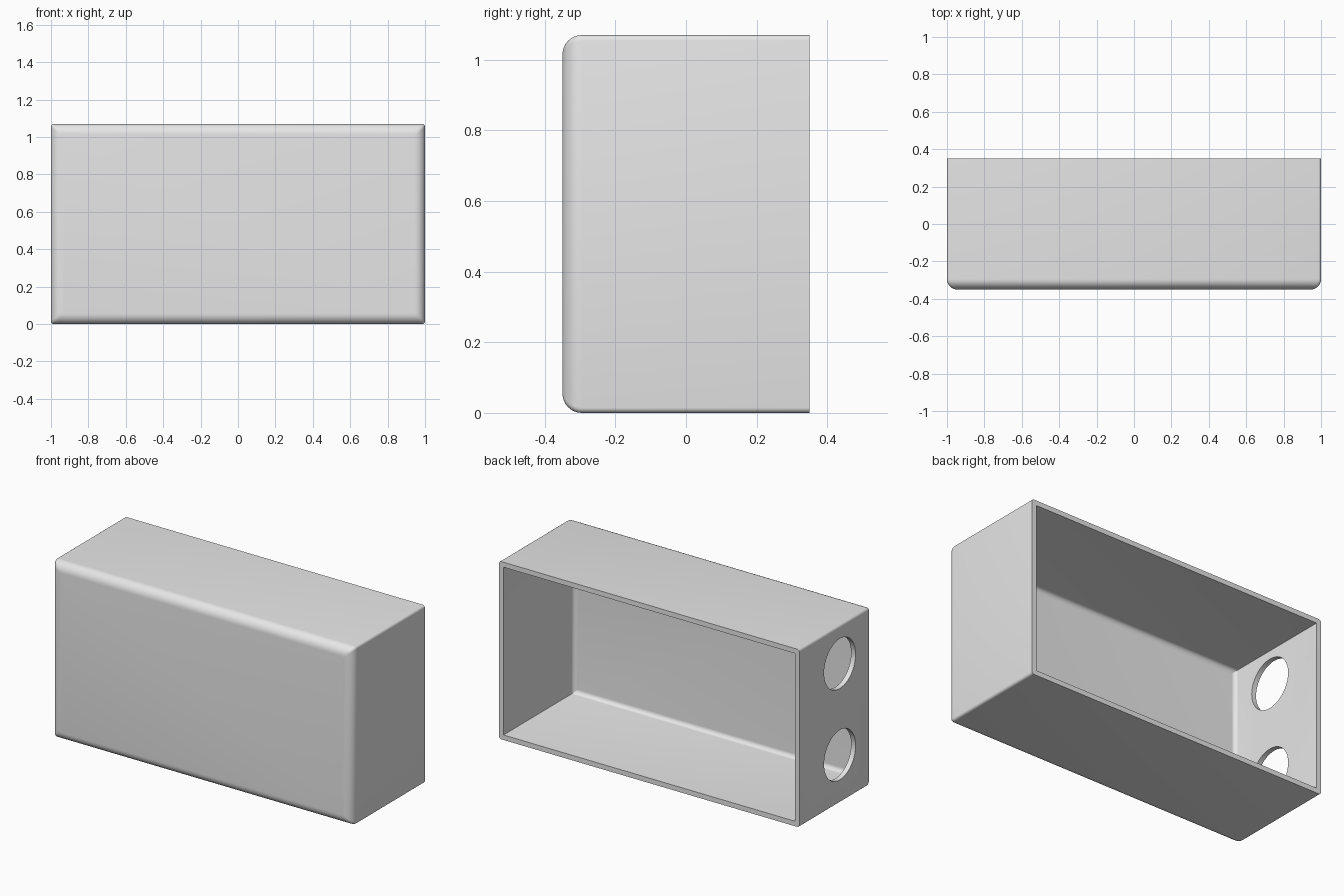
import bpy, bmesh, math
from mathutils import Matrix

old = bpy.data.objects.get("Cube")
if old:
    bpy.data.objects.remove(old, do_unlink=True)

HX, HY, H = 1.0, 0.35, 1.07      # half width, half depth, height
WALL, ROUND = 0.03, 0.055        # wall thickness, front edge radius
HZ = H / 2

grey = bpy.data.materials.new("light grey")
grey.use_nodes = True
grey.diffuse_color = (0.8, 0.8, 0.8, 1)
grey.node_tree.nodes["Principled BSDF"].inputs["Base Color"].default_value = (0.8, 0.8, 0.8, 1)


def ring(bm, inset, y, r, steps=4):
    """Rounded rectangle in the xz plane, inset from the outer size."""
    verts = []
    for k, (sx, sz) in enumerate([(1, 1), (-1, 1), (-1, -1), (1, -1)]):
        for i in range(steps + 1):
            a = math.pi / 2 * (k + i / steps)
            verts.append(bm.verts.new((sx * (HX - inset - r) + r * math.cos(a), y,
                                       HZ + sz * (HZ - inset - r) + r * math.sin(a))))
    return verts


def quarter(inset, y_front, radius, steps=8):
    """Front edge rounding, as (inset, y) pairs from the front panel to the wall."""
    for i in range(steps + 1):
        a = math.pi / 2 * i / steps
        yield inset + radius * (1 - math.sin(a)), y_front + radius * (1 - math.cos(a))


# Open-backed shell: outer skin, back rim, then inner skin
bm = bmesh.new()
rings = [ring(bm, d, y, 0.015) for d, y in quarter(0, -HY, ROUND)]
rings.append(ring(bm, 0, HY, 0.015))
rings.append(ring(bm, WALL, HY, 0.003))
inner = list(quarter(WALL, WALL - HY, ROUND - WALL))
rings += [ring(bm, d, y, 0.003) for d, y in reversed(inner)]
n = len(rings[0])
for a, b in zip(rings, rings[1:]):
    for i in range(n):
        j = (i + 1) % n
        bm.faces.new((a[i], a[j], b[j], b[i]))
bm.faces.new(rings[0])
bm.faces.new(rings[-1])
bmesh.ops.recalc_face_normals(bm, faces=bm.faces)
mesh = bpy.data.meshes.new("enclosure_shell")
bm.to_mesh(mesh)
bm.free()
shell = bpy.data.objects.new("enclosure_shell", mesh)
bpy.context.collection.objects.link(shell)
mesh.materials.append(grey)

# Cutter for the two round holes in one end wall
bm = bmesh.new()
for z in (0.29, 0.84):
    place = Matrix.Translation((-HX, -0.035, z)) @ Matrix.Rotation(math.pi / 2, 4, 'Y')
    bmesh.ops.create_cone(bm, cap_ends=True, segments=64, radius1=0.15, radius2=0.15,
                          depth=0.2, matrix=place)
cut_mesh = bpy.data.meshes.new("hole_cutter")
bm.to_mesh(cut_mesh)
bm.free()
cut_mesh.materials.append(grey)
cutter = bpy.data.objects.new("hole_cutter", cut_mesh)
bpy.context.collection.objects.link(cutter)

bpy.ops.object.select_all(action='DESELECT')
shell.select_set(True)
bpy.context.view_layer.objects.active = shell
mod = shell.modifiers.new("holes", 'BOOLEAN')
mod.operation = 'DIFFERENCE'
mod.solver = 'EXACT'
mod.object = cutter
bpy.ops.object.modifier_apply(modifier=mod.name)
bpy.data.objects.remove(cutter, do_unlink=True)
bpy.ops.object.shade_smooth_by_angle(angle=math.radians(35))
